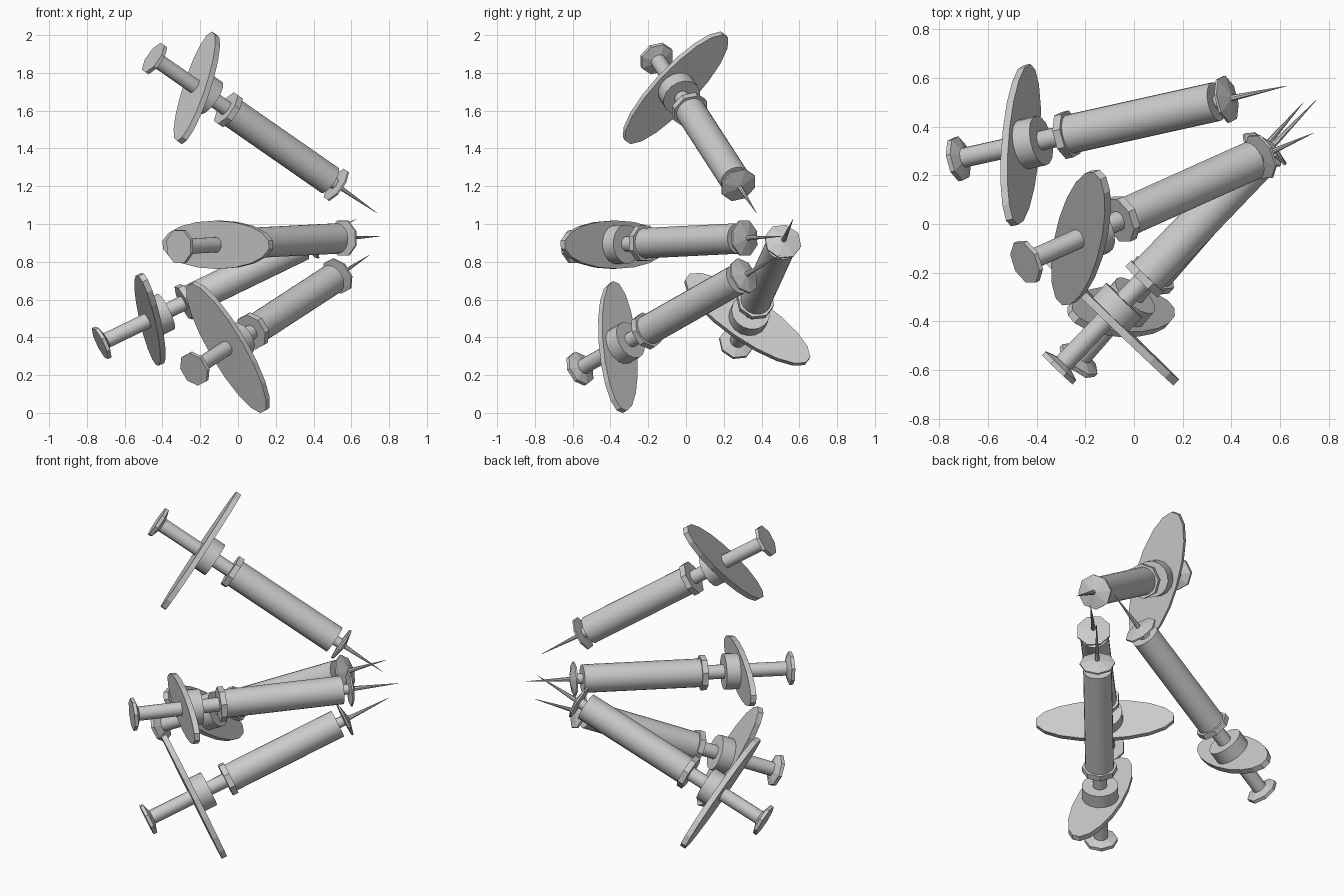
import bpy, bmesh, math
from mathutils import Matrix, Vector

cube = bpy.data.objects.get("Cube")
if cube:
    bpy.data.objects.remove(cube, do_unlink=True)

grey = bpy.data.materials.new("light_grey")
grey.use_nodes = True
colour = (0.6, 0.6, 0.6, 1)
grey.diffuse_color = colour
grey.node_tree.nodes["Principled BSDF"].inputs["Base Color"].default_value = colour


def lathe(name, profile, sides, frame, sx=1.0, sy=1.0, smooth=False):
    """Capped solid from (radius, distance along axis) rings, placed by frame."""
    bm = bmesh.new()
    rings = []
    for r, t in profile:
        ring = []
        for i in range(sides):
            a = 2 * math.pi * (i + 0.5) / sides
            ring.append(bm.verts.new((r * sx * math.cos(a), r * sy * math.sin(a), t)))
        rings.append(ring)
    for low, high in zip(rings, rings[1:]):
        for i in range(sides):
            j = (i + 1) % sides
            bm.faces.new((low[i], low[j], high[j], high[i]))
    bm.faces.new(rings[0][::-1])
    bm.faces.new(rings[-1])
    bmesh.ops.recalc_face_normals(bm, faces=bm.faces[:])
    mesh = bpy.data.meshes.new(name)
    bm.to_mesh(mesh)
    bm.free()
    mesh.materials.append(grey)
    obj = bpy.data.objects.new(name, mesh)
    bpy.context.collection.objects.link(obj)
    obj.matrix_world = frame
    if smooth:
        bpy.ops.object.select_all(action='DESELECT')
        obj.select_set(True)
        bpy.context.view_layer.objects.active = obj
        bpy.ops.object.shade_smooth_by_angle(angle=math.radians(35))


def syringe(label, start, tip, wide):
    # Local z runs from thumb rest to needle tip, local x along the finger grip
    start = Vector(start)
    axis = (Vector(tip) - start).normalized()
    x = Vector(wide)
    x = (x - axis * x.dot(axis)).normalized()
    y = axis.cross(x)
    frame = Matrix.Translation(start) @ Matrix((x, y, axis)).transposed().to_4x4()

    # Plunger
    lathe(label + "_thumb_rest", [(0.094, -0.012), (0.094, 0.008), (0.04, 0.026)], 8, frame)
    lathe(label + "_plunger_rod", [(0.041, 0.0), (0.041, 0.56)], 16, frame, smooth=True)
    # Oval finger grip and its hub
    lathe(label + "_finger_grip", [(1, 0.272), (1, 0.304)], 18, frame, 0.395, 0.128)
    lathe(label + "_grip_hub", [(0.104, 0.29), (0.104, 0.384)], 16, frame, smooth=True)
    # Barrel with collar
    lathe(label + "_barrel_collar", [(0.1, 0.488), (0.1, 0.522)], 8, frame)
    lathe(label + "_barrel", [(0.081, 0.51), (0.081, 1.125), (0.081, 1.2)], 24, frame, smooth=True)
    # Nozzle, tip disc and needle
    lathe(label + "_nozzle", [(0.03, 1.19), (0.03, 1.25)], 12, frame, smooth=True)
    lathe(label + "_tip_disc", [(0.03, 1.237), (0.1, 1.242), (0.1, 1.252), (0.014, 1.272)], 8, frame)
    lathe(label + "_needle", [(0.014, 1.265), (0.001, 1.527)], 8, frame, smooth=True)


syringe("upper_syringe", (-0.44, -0.155, 1.875), (0.74, 0.375, 1.055), (0.085, 0.264, 0.279))
syringe("level_syringe", (-0.306, -0.59, 0.88), (0.75, 0.51, 0.935), (0.29, -0.26, 0.0))
syringe("lower_syringe", (-0.227, -0.56, 0.235), (0.695, 0.498, 0.835), (0.21, 0.033, -0.335))
syringe("rear_syringe", (-0.72, 0.268, 0.372), (0.625, 0.567, 1.025), (0.035, 0.325, -0.225))
